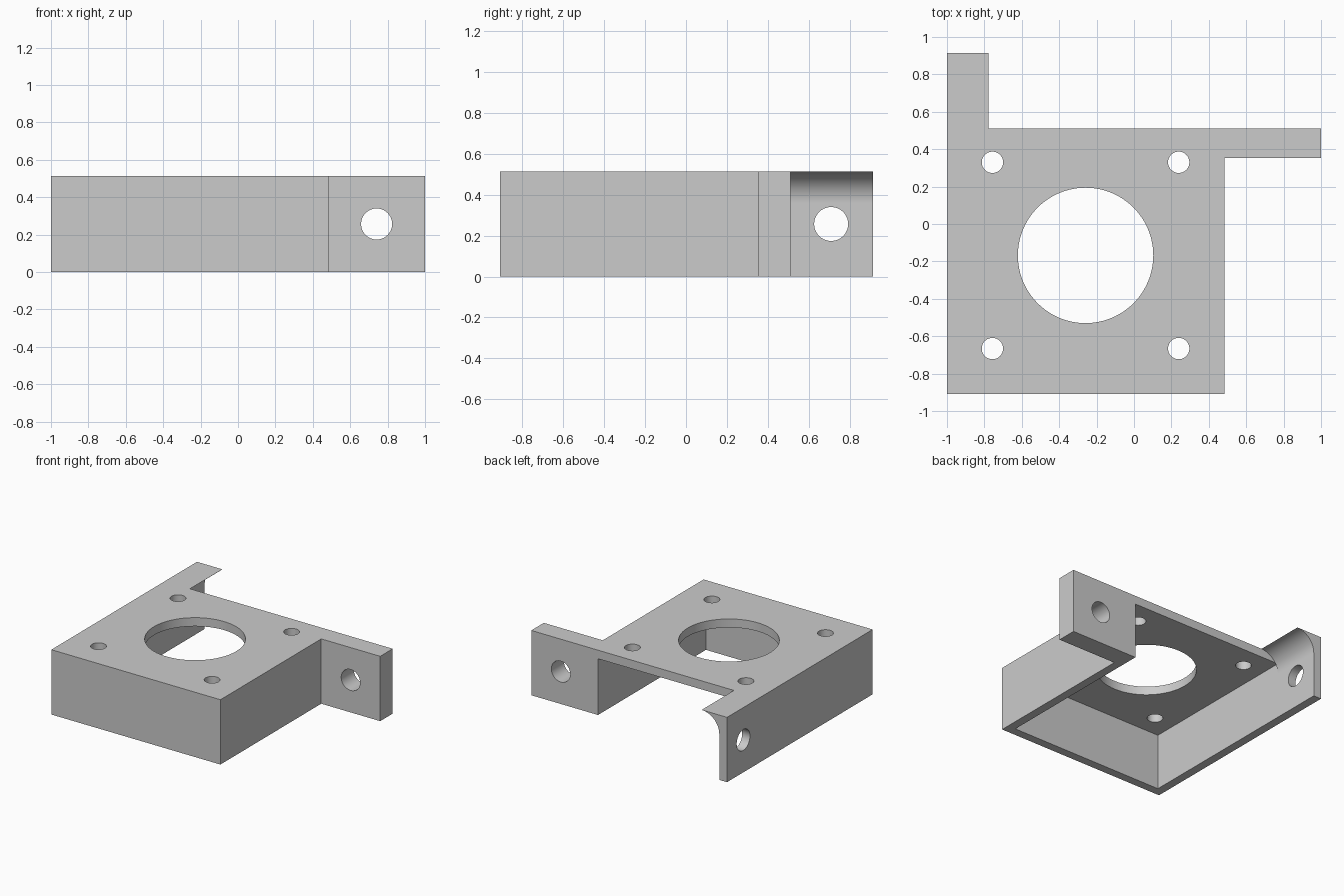
import bpy, bmesh, math
from mathutils import Vector, Matrix

if "Cube" in bpy.data.objects:
    bpy.data.objects.remove(bpy.data.objects["Cube"])

HEIGHT = 0.514     # overall height
WALL = 0.068       # wall and plate thickness
LEFT, RIGHT = -1.0, 0.483
FRONT, BACK, ARM_END = -0.91, 0.51, 0.914
LIP = -0.778       # edge of the flared lip on the arm

grey = bpy.data.materials.new("plain grey")
grey.use_nodes = True
colour = (0.6, 0.6, 0.6, 1)
grey.diffuse_color = colour
grey.node_tree.nodes["Principled BSDF"].inputs["Base Color"].default_value = colour


def prism(name, points, direction):
    """Extrude a closed 3D outline along a direction."""
    bm = bmesh.new()
    face = bm.faces.new([bm.verts.new(p) for p in points])
    out = bmesh.ops.extrude_face_region(bm, geom=[face])
    moved = [g for g in out["geom"] if isinstance(g, bmesh.types.BMVert)]
    bmesh.ops.translate(bm, verts=moved, vec=direction)
    bmesh.ops.recalc_face_normals(bm, faces=bm.faces)
    mesh = bpy.data.meshes.new(name)
    bm.to_mesh(mesh)
    bm.free()
    mesh.materials.append(grey)
    obj = bpy.data.objects.new(name, mesh)
    bpy.context.collection.objects.link(obj)
    return obj


def drill(name, centre, radius, axis, length, sides=64):
    """Round cutter centred on a point, running along an axis."""
    turn = Vector(axis).to_track_quat("Z", "Y").to_matrix().to_4x4()
    place = Matrix.Translation(centre) @ turn
    ring = [place @ Vector((radius * math.cos(a), radius * math.sin(a), -length / 2))
            for a in (math.tau * i / sides for i in range(sides))]
    return prism(name, ring, Vector(axis) * length)


def apply(obj, modifier):
    bpy.ops.object.select_all(action="DESELECT")
    bpy.context.view_layer.objects.active = obj
    obj.select_set(True)
    bpy.ops.object.modifier_apply(modifier=modifier.name)


def combine(obj, other, operation):
    mod = obj.modifiers.new(operation, "BOOLEAN")
    mod.operation, mod.solver, mod.object = operation, "EXACT", other
    apply(obj, mod)
    bpy.data.objects.remove(other)


# Square housing with the side tab
outline = [(LEFT, FRONT), (RIGHT, FRONT), (RIGHT, 0.353), (1, 0.353), (1, BACK), (LEFT, BACK)]
bracket = prism("motor_bracket", [(x, y, 0) for x, y in outline], (0, 0, HEIGHT))

# Hollow underneath, open at the back
x0, x1, y0 = LEFT + WALL, RIGHT - WALL, FRONT + WALL
cavity = prism("cavity", [(x0, y0, -0.2), (x1, y0, -0.2), (x1, 0.7, -0.2), (x0, 0.7, -0.2)],
               (0, 0, 0.2 + HEIGHT - WALL))
combine(bracket, cavity, "DIFFERENCE")

# Rear arm, flaring out to a lip at the top
radius = LIP - x0
flare = [(LIP - radius * math.cos(a), HEIGHT - 0.001 - radius + radius * math.sin(a))
         for a in (math.pi / 2 * i / 24 for i in range(25))]
profile = [(LEFT, 0), (x0, 0)] + flare + [(LIP, HEIGHT), (LEFT, HEIGHT)]
arm = prism("rear_arm", [(x, BACK, z) for x, z in profile], (0, ARM_END - BACK, 0))
combine(bracket, arm, "UNION")

# Shaft opening and four screw holes in the top plate
cx, cy, pitch = -0.259, -0.168, 0.498
holes = [drill("shaft_hole", (cx, cy, HEIGHT), 0.362, (0, 0, 1), 0.4, 96)]
for sx in (-1, 1):
    for sy in (-1, 1):
        holes.append(drill("screw_hole", (cx + sx * pitch, cy + sy * pitch, HEIGHT),
                           0.057, (0, 0, 1), 0.4))
# Mounting holes in the tab and the arm
holes.append(drill("tab_hole", (0.741, 0.43, HEIGHT / 2), 0.083, (0, 1, 0), 0.5))
holes.append(drill("arm_hole", (LEFT, 0.71, HEIGHT / 2), 0.083, (1, 0, 0), 0.4))
for hole in holes:
    combine(bracket, hole, "DIFFERENCE")

# Merge coplanar faces, then smooth the round surfaces
clean = bracket.modifiers.new("clean", "DECIMATE")
clean.decimate_type, clean.angle_limit = "DISSOLVE", math.radians(0.5)
apply(bracket, clean)
bpy.ops.object.shade_smooth_by_angle(angle=math.radians(30))
weighted = bracket.modifiers.new("weighted", "WEIGHTED_NORMAL")
weighted.keep_sharp = True
